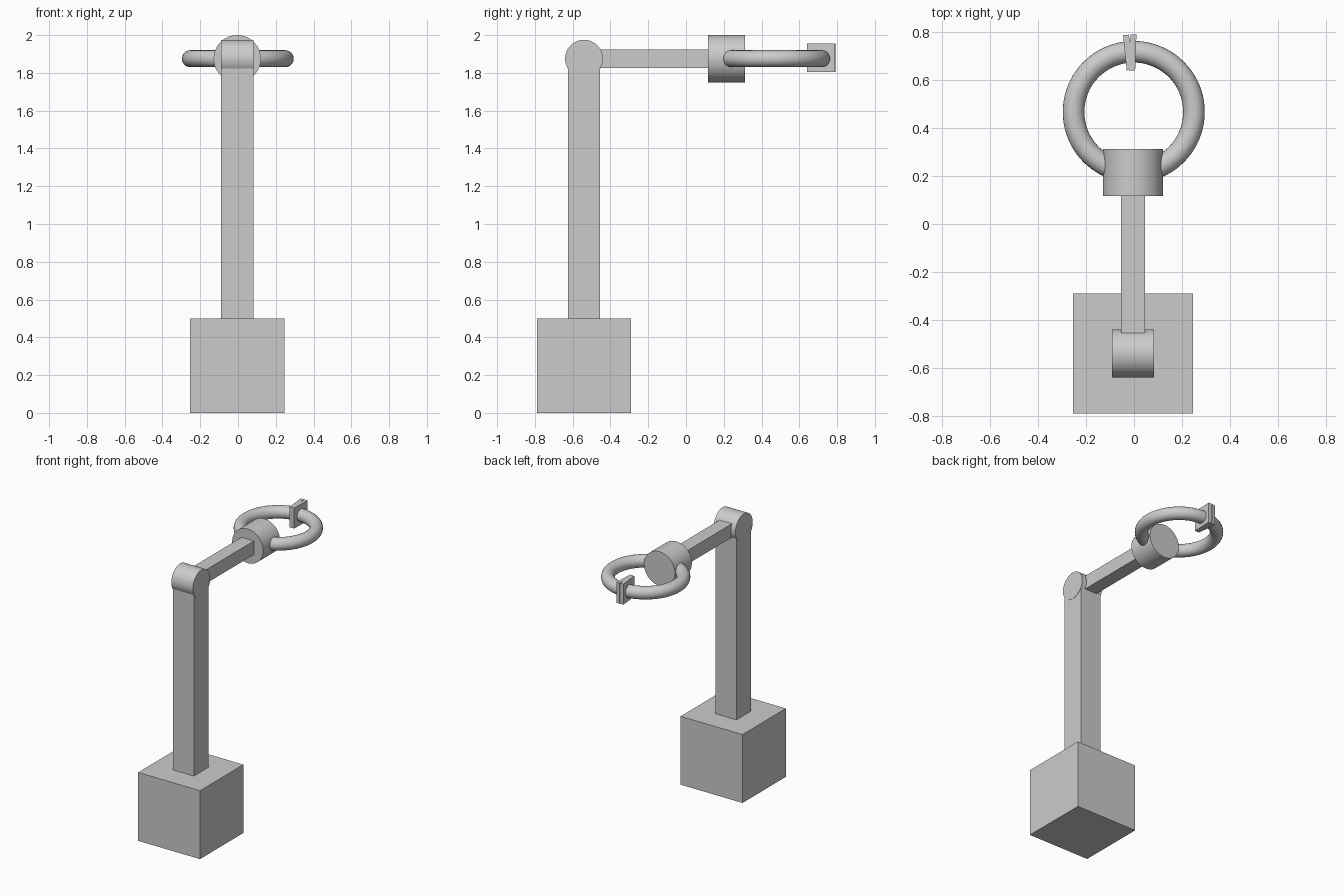
import bpy, bmesh
from math import pi, radians
from mathutils import Matrix, Vector

if "Cube" in bpy.data.objects:
    bpy.data.objects.remove(bpy.data.objects["Cube"])

CX = -0.004      # arm centre line
JZ = 1.875       # height of joint, forearm and claw
RING_Y = 0.467   # centre of the claw ring


def box(name, size, loc, rot_z=0.0):
    bpy.ops.mesh.primitive_cube_add(size=1, location=loc)
    ob = bpy.context.object
    ob.name = name
    ob.scale = size
    bpy.ops.object.transform_apply(location=False, rotation=False, scale=True)
    ob.rotation_euler.z = radians(rot_z)
    return ob


def cylinder(name, radius, depth, loc, rot):
    bpy.ops.mesh.primitive_cylinder_add(vertices=64, radius=radius, depth=depth,
                                        location=loc, rotation=rot)
    ob = bpy.context.object
    ob.name = name
    bpy.ops.object.shade_smooth_by_angle(angle=radians(30))
    return ob


def half_ring(name, side, major=0.251, minor=0.045):
    # sweep a circle through a half turn, from inside the wrist to the fingertip
    bm = bmesh.new()
    start = Matrix.Translation((0, -major, 0)) @ Matrix.Rotation(pi / 2, 4, 'Y')
    bmesh.ops.create_circle(bm, segments=24, radius=minor, matrix=start)
    bmesh.ops.spin(bm, geom=bm.verts[:] + bm.edges[:], cent=(0, 0, 0),
                   axis=(0, 0, 1), angle=side * pi, steps=40)
    bmesh.ops.holes_fill(bm, edges=[e for e in bm.edges if e.is_boundary], sides=0)
    bmesh.ops.recalc_face_normals(bm, faces=bm.faces)
    me = bpy.data.meshes.new(name)
    bm.to_mesh(me)
    bm.free()
    ob = bpy.data.objects.new(name, me)
    ob.location = (-0.001, RING_Y, JZ)
    bpy.context.collection.objects.link(ob)
    bpy.ops.object.select_all(action='DESELECT')
    ob.select_set(True)
    bpy.context.view_layer.objects.active = ob
    bpy.ops.object.shade_smooth_by_angle(angle=radians(30))
    return ob


# base and upright post
box("base", (0.5, 0.5, 0.5), (CX, -0.54, 0.25))
box("post", (0.17, 0.17, JZ - 0.5), (CX, -0.54, (JZ + 0.5) / 2))

# elbow joint, forearm and wrist
cylinder("elbow_joint", 0.1, 0.174, (CX, -0.54, JZ), (0, pi / 2, 0))
box("forearm", (0.1, 0.62, 0.1), (CX, -0.165, JZ))
cylinder("wrist", 0.125, 0.195, (CX, 0.2145, JZ), (pi / 2, 0, 0))

# two curved claw fingers forming a ring
half_ring("claw_right", 1)
half_ring("claw_left", -1)

# flat grip pads at the fingertips, slightly splayed
box("grip_pad_left", (0.025, 0.147, 0.15), (-0.0255, 0.715, 1.88), 6)
box("grip_pad_right", (0.025, 0.15, 0.15), (-0.005, 0.715, 1.88), -2)
